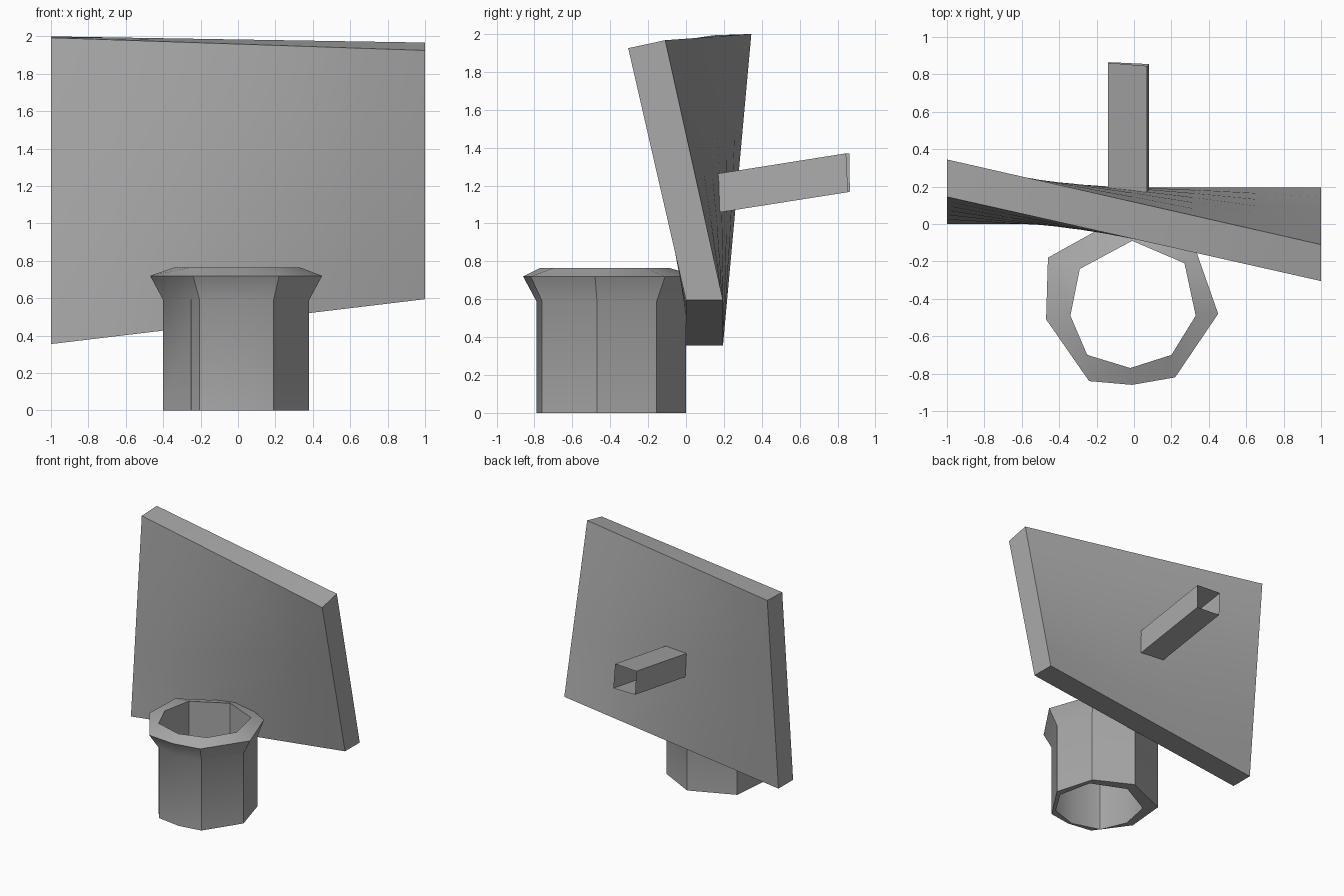
import bpy, bmesh, math
from mathutils import Vector

default = bpy.data.objects.get("Cube")
if default:
    bpy.data.objects.remove(default, do_unlink=True)

grey = bpy.data.materials.new("plain grey")
grey.use_nodes = True
grey.diffuse_color = (0.4, 0.4, 0.4, 1)
grey.node_tree.nodes["Principled BSDF"].inputs["Base Color"].default_value = (0.4, 0.4, 0.4, 1)


def finish(bm, name, angle):
    """Turn a bmesh into a shaded, coloured object."""
    bmesh.ops.recalc_face_normals(bm, faces=bm.faces)
    mesh = bpy.data.meshes.new(name)
    bm.to_mesh(mesh)
    bm.free()
    mesh.materials.append(grey)
    obj = bpy.data.objects.new(name, mesh)
    bpy.context.collection.objects.link(obj)
    bpy.ops.object.select_all(action='DESELECT')
    obj.select_set(True)
    bpy.context.view_layer.objects.active = obj
    bpy.ops.object.shade_smooth_by_angle(angle=math.radians(angle))
    return obj


def bridge(bm, rings, closed=False):
    """Join successive rings of points with quads."""
    loops = [[bm.verts.new(p) for p in ring] for ring in rings]
    following = loops[1:] + (loops[:1] if closed else [])
    for low, high in zip(loops, following):
        for i in range(len(low)):
            j = (i + 1) % len(low)
            bm.faces.new((low[i], low[j], high[j], high[i]))


# Twisted, slightly bulging slab: a subdivided box mapped onto eight corners
corner = {
    (-1, -1, -1): (-1, 0, 0.355), (1, -1, -1): (1, 0, 0.595),
    (-1, 1, -1): (-1, 0.195, 0.355), (1, 1, -1): (1, 0.195, 0.595),
    (-1, -1, 1): (-1, 0.145, 1.993), (1, -1, 1): (1, -0.305, 1.925),
    (-1, 1, 1): (-1, 0.345, 2.0), (1, 1, 1): (1, -0.11, 1.967),
}
bm = bmesh.new()
bmesh.ops.create_cube(bm, size=2)
long_edges = [e for e in bm.edges if abs(e.verts[0].co.y - e.verts[1].co.y) < 0.1]
bmesh.ops.subdivide_edges(bm, edges=long_edges, cuts=5, use_grid_fill=True)
for v in bm.verts:
    u, d, w = v.co
    p = Vector()
    for (a, b, c), target in corner.items():
        p += Vector(target) * (1 + a * u) * (1 + b * d) * (1 + c * w) / 8
    p.y += 0.025 * d * (1 - u * u) * (1 - w * w)
    v.co = p
finish(bm, "backboard", 30)

# Hollow eight-sided tube with a flared, bevelled rim
body = [(0.38, -0.47), (0.29, -0.155), (-0.01, 0), (-0.37, -0.155),
        (-0.4, -0.49), (-0.205, -0.76), (0, -0.79), (0.19, -0.76)]
rim = [(0.45, -0.48), (0.32, -0.11), (-0.01, 0.07), (-0.46, -0.18),
       (-0.47, -0.51), (-0.24, -0.84), (-0.01, -0.86), (0.22, -0.82)]
bore = [(0.33, -0.49), (0.27, -0.21), (-0.01, -0.09), (-0.29, -0.24),
        (-0.34, -0.49), (-0.25, -0.7), (-0.02, -0.77), (0.2, -0.7)]
bm = bmesh.new()
levels = [(body, 0), (body, 0.59), (rim, 0.72), (bore, 0.765), (bore, 0)]
bridge(bm, [[(x, y, z) for x, y in plan] for plan, z in levels], closed=True)
finish(bm, "hollow_post", 35)

# Square sleeve sticking out of the back, open at the end
bm = bmesh.new()
bridge(bm, [
    [(-0.14, 0.16, 1.26), (0.07, 0.15, 1.26), (0.08, 0.155, 1.055), (-0.13, 0.165, 1.06)],
    [(-0.14, 0.862, 1.37), (0.07, 0.845, 1.37), (0.08, 0.855, 1.165), (-0.13, 0.865, 1.17)],
])
finish(bm, "rear_sleeve", 30)
